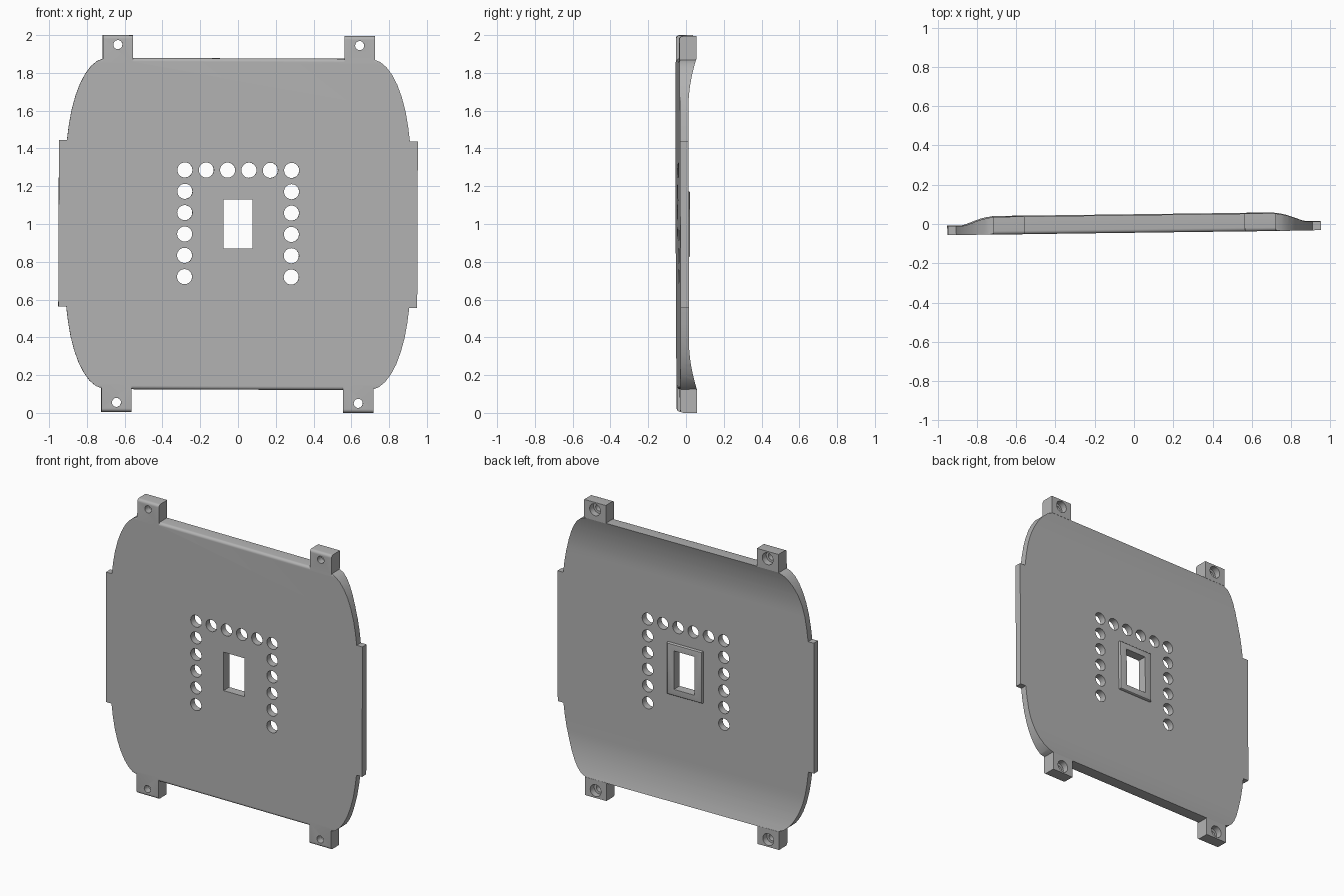
import bpy, bmesh, math
from mathutils import Euler, Matrix, Vector

cube = bpy.data.objects.get("Cube")
if cube:
    bpy.data.objects.remove(cube, do_unlink=True)

grey = bpy.data.materials.new("matte grey")
grey.use_nodes = True
grey.diffuse_color = (0.45, 0.45, 0.45, 1)
grey.node_tree.nodes["Principled BSDF"].inputs["Base Color"].default_value = grey.diffuse_color

FRONT, BACK, REAR = -0.0425, 0.0025, 0.0475   # front skin, thin back, thick ends
EDGE, TIP = 0.877, 0.997                      # plate edge and lug tip from centre
ROUND = 0.018


def make(name, bm):
    bmesh.ops.recalc_face_normals(bm, faces=bm.faces)
    mesh = bpy.data.meshes.new(name)
    bm.to_mesh(mesh)
    bm.free()
    mesh.materials.append(grey)
    obj = bpy.data.objects.new(name, mesh)
    bpy.context.collection.objects.link(obj)
    return obj


def prism(name, points, axis, start, end):
    """Extrude a (y, z) profile along x, or an (x, z) outline along y."""
    bm = bmesh.new()
    place = (lambda p: (start, p[0], p[1])) if axis == "x" else (lambda p: (p[0], start, p[1]))
    face = bm.faces.new([bm.verts.new(place(p)) for p in points])
    new = bmesh.ops.extrude_face_region(bm, geom=[face])["geom"]
    move = Vector((end - start, 0, 0)) if axis == "x" else Vector((0, end - start, 0))
    bmesh.ops.translate(bm, vec=move, verts=[v for v in new if isinstance(v, bmesh.types.BMVert)])
    return make(name, bm)


def box(half_x, half_z):
    return [(-half_x, -half_z), (half_x, -half_z), (half_x, half_z), (-half_x, half_z)]


def drills(name, centres, radius, start, end):
    bm = bmesh.new()
    for x, z in centres:
        spot = Matrix.Translation((x, (start + end) / 2, z)) @ Matrix.Rotation(math.pi / 2, 4, "X")
        bmesh.ops.create_cone(bm, cap_ends=True, segments=32, radius1=radius,
                              radius2=radius, depth=end - start, matrix=spot)
    return make(name, bm)


def combine(obj, other, operation, keep=False):
    mod = obj.modifiers.new("combine", "BOOLEAN")
    mod.operation, mod.solver, mod.object = operation, "EXACT", other
    bpy.context.view_layer.objects.active = obj
    bpy.ops.object.modifier_apply(modifier=mod.name)
    if not keep:
        bpy.data.objects.remove(other, do_unlink=True)


def rounded_front(tip):
    """Quarter-round from the front skin up to the given tip height."""
    steps = [i * math.pi / 10 for i in range(6)]
    return [(FRONT + ROUND * (1 - math.cos(a)), tip - ROUND * (1 - math.sin(a))) for a in steps]


# Plate: thin slab flaring thicker towards the top and bottom edges
flare = [(BACK + (REAR - BACK) * (i / 10) ** 2, EDGE - 0.27 * (1 - i / 10)) for i in range(10, -1, -1)]
upper = rounded_front(EDGE) + flare
profile = upper + [(y, -z) for y, z in reversed(upper)]
plate = prism("back_plate", profile, "x", -1, 1)

# Outline: curved corners and a stepped tab on each side
corner = [(0.95, 0.44), (0.908, 0.44), (0.898, 0.52), (0.884, 0.6), (0.864, 0.675), (0.84, 0.74),
          (0.812, 0.793), (0.782, 0.833), (0.75, 0.86), (0.715, 0.874), (0.68, 0.88)]
half = corner + [(-x, z) for x, z in reversed(corner)]
outline = prism("outline", half + [(-x, -z) for x, z in half], "y", -0.2, 0.2)
combine(plate, outline, "INTERSECT")

# Four mounting lugs, keyed into the plate edge
lug = rounded_front(TIP) + [(REAR, TIP), (REAR, EDGE - 0.002), (BACK, 0.85), (FRONT, 0.85)]
for sx in (-1, 1):
    for sz in (-1, 1):
        piece = prism("lug", [(y, z * sz) for y, z in lug], "x", sx * 0.56, sx * 0.72)
        combine(plate, piece, "UNION")

# Screw holes with wider bores at the back
screws = [(sx * 0.64, sz * 0.947) for sx in (-1, 1) for sz in (-1, 1)]
combine(plate, drills("screw_holes", screws, 0.024, -0.2, 0.2), "DIFFERENCE")
combine(plate, drills("screw_bores", screws, 0.04, 0.005, 0.2), "DIFFERENCE")

# Arch of round holes: a top row and two columns
pitch = 0.113
holes = [((i - 2.5) * pitch, 0.285) for i in range(6)]
holes += [(sx * 2.5 * pitch, 0.285 - i * pitch) for sx in (-1, 1) for i in range(1, 6)]
combine(plate, drills("vent_holes", holes, 0.04, -0.2, 0.2), "DIFFERENCE")

# Rectangular window with a raised, softened rim at the back
frame = prism("window_frame", box(0.13, 0.174), "y", BACK, BACK + 0.017)
bm = bmesh.new()
bm.from_mesh(frame.data)
rim = [e for e in bm.edges if all(v.co.y > BACK + 0.01 for v in e.verts)]
bmesh.ops.bevel(bm, geom=rim, offset=0.008, segments=3, profile=0.5, affect="EDGES")
bm.to_mesh(frame.data)
bm.free()
window = prism("window_cutter", box(0.077, 0.13), "y", -0.2, 0.2)
combine(plate, window, "DIFFERENCE", keep=True)
combine(frame, window, "DIFFERENCE")

# Slight overall tilt, then smooth shading with crisp edges
pose = Matrix.Translation((0, 0, 1)) @ Euler((0.0025, 0.004, 0.0128)).to_matrix().to_4x4()
bpy.ops.object.select_all(action="DESELECT")
for obj in (plate, frame):
    obj.matrix_world = pose
    obj.select_set(True)
bpy.context.view_layer.objects.active = plate
bpy.ops.object.shade_smooth_by_angle(angle=math.radians(30))
